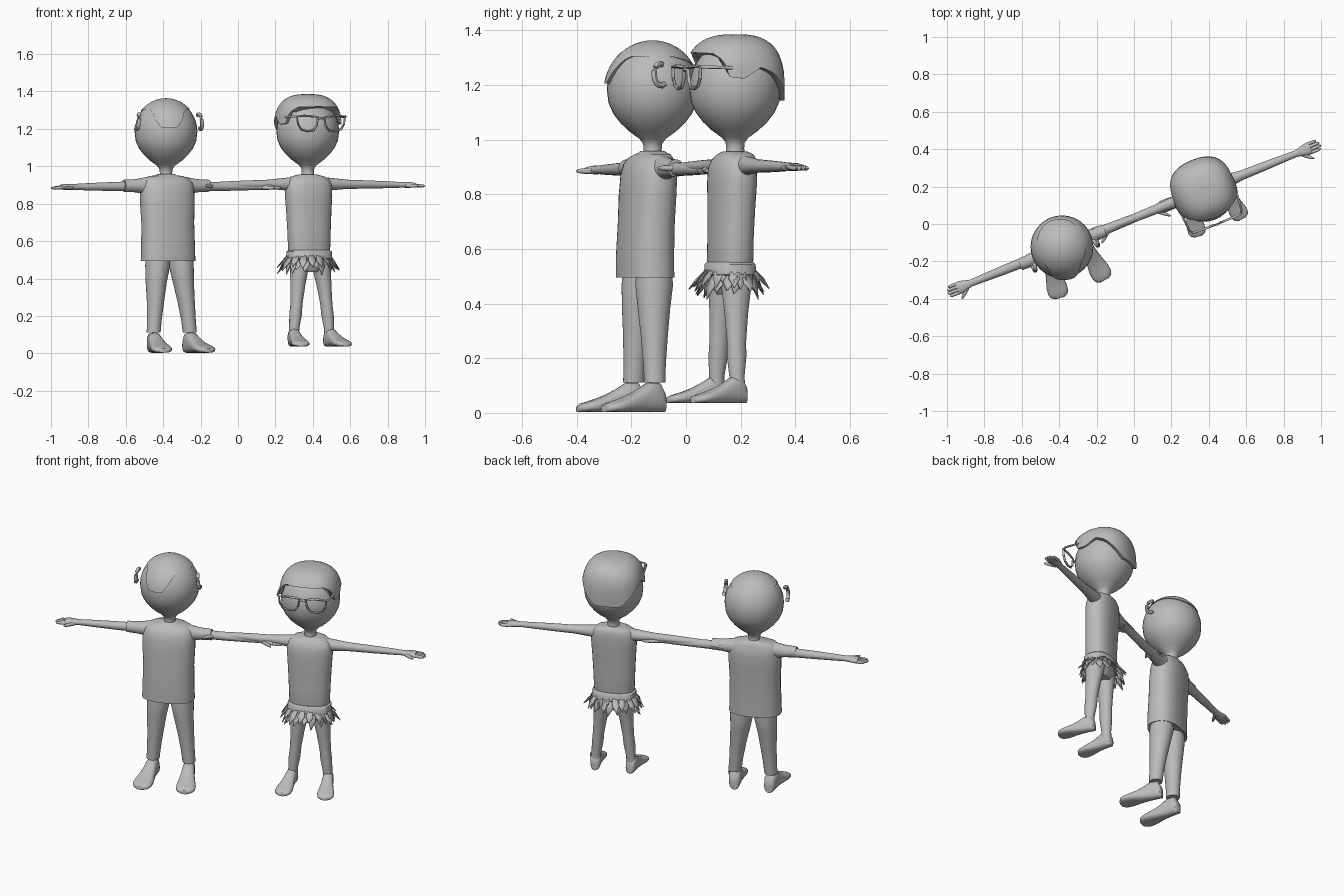
import bpy, bmesh, math, random
from mathutils import Vector, Matrix

if "Cube" in bpy.data.objects:
    bpy.data.objects.remove(bpy.data.objects["Cube"])

random.seed(4)
grey = bpy.data.materials.new("plain grey")
grey.diffuse_color = (0.5, 0.5, 0.5, 1)
grey.use_nodes = True
grey.node_tree.nodes["Principled BSDF"].inputs["Base Color"].default_value = grey.diffuse_color
TURN = Matrix.Rotation(math.radians(21.7), 4, 'Z')


def finish(name, bm, M, angle=45):
    bmesh.ops.remove_doubles(bm, verts=bm.verts, dist=1e-5)
    bmesh.ops.recalc_face_normals(bm, faces=bm.faces)
    me = bpy.data.meshes.new(name)
    bm.to_mesh(me)
    bm.free()
    me.materials.append(grey)
    ob = bpy.data.objects.new(name, me)
    bpy.context.collection.objects.link(ob)
    ob.matrix_world = M
    bpy.ops.object.select_all(action='DESELECT')
    ob.select_set(True)
    bpy.context.view_layer.objects.active = ob
    bpy.ops.object.shade_smooth_by_angle(angle=math.radians(angle))
    return ob


def skin(bm, rings, caps=True):
    rv = [[bm.verts.new(p) for p in r] for r in rings]
    n = len(rv[0])
    for a, b in zip(rv, rv[1:]):
        for i in range(n):
            bm.faces.new((a[i], a[(i + 1) % n], b[(i + 1) % n], b[i]))
    if caps:
        bm.faces.new(rv[0])
        bm.faces.new(rv[-1])


def ring(c, u, v, n=24, e=2.0):
    """Superellipse ring around c with half axes u and v."""
    out = []
    for i in range(n):
        t = 2 * math.pi * i / n
        cs, sn = math.cos(t), math.sin(t)
        out.append(Vector(c) + Vector(u) * math.copysign(abs(cs) ** (2 / e), cs)
                   + Vector(v) * math.copysign(abs(sn) ** (2 / e), sn))
    return out


def upright(name, M, secs, e=2.0, n=28):
    """Loft of (z, half width, half depth, x, y) sections."""
    bm = bmesh.new()
    skin(bm, [ring((x, y, z), (a, 0, 0), (0, b, 0), n, e) for z, a, b, x, y in secs])
    return finish(name, bm, M)


def lerp(table, t):
    for (a, va), (b, vb) in zip(table, table[1:]):
        if t <= b:
            return va + (vb - va) * (t - a) / (b - a)
    return table[-1][1]


# Head with neck
def head(M):
    prof = [(.94, .036), (.965, .033), (.985, .035), (1.003, .048), (1.03, .085), (1.06, .117),
            (1.095, .144), (1.135, .162)]
    prof += [(1.185 + .176 * math.sin(t), .168 * math.cos(t))
             for t in [math.radians(d) for d in (0, 12, 24, 36, 48, 58, 68, 78, 86)]]
    upright("head", M, [(z, r, r, 0, 0) for z, r in prof], n=32)


# Hair shell whose lower edge follows a height rule around the head
def hair(name, M, edge, R, H, e, square, lift):
    bm = bmesh.new()
    n, rows = 64, 12
    rings = [[] for _ in range(rows + 2)]
    for i in range(n):
        a = 2 * math.pi * i / n - math.pi
        k = (abs(math.cos(a)) ** square + abs(math.sin(a)) ** square) ** (-1 / square)
        k *= 1 + lift * max(0, math.cos(a)) ** 3
        c = (edge(math.degrees(a)) - 1.185) / H
        end = math.acos(math.copysign(abs(c) ** (1 / e), c))
        for j in range(rows + 2):
            p = end * max(.02, min(j, rows) / rows)
            z = 1.185 + H * math.copysign(abs(math.cos(p)) ** e, math.cos(p))
            r = R * math.sin(p) ** e * (1 + (k - 1) * min(j, rows) / rows)
            if j > rows:
                r *= .9
            rings[j].append((r * math.sin(a), -r * math.cos(a), z))
    skin(bm, rings)
    finish(name, bm, M, 50)


# Arm, palm, fingers and thumb on both sides
def arms(M, z, span, thick):
    for s in (-1, 1):
        side = "left" if s > 0 else "right"
        secs = [(.08, .04, .04), (.14, .036, .034), (.22, .027, .026), (.34, .025, .023), (.46, .021, .019),
                (.525, .019, .016), (.55, .026, .016), (.58, .034, .016), (.605, .034, .013)]
        f = span / .66
        bm = bmesh.new()
        skin(bm, [ring((s * x * f, 0, z - .01 * x), (0, a * thick, 0), (0, 0, b * thick), 16)
                  for x, a, b in secs])
        finish(side + " arm", bm, M)
        bm = bmesh.new()
        for k, ln in enumerate((.04, .052, .055, .048)):
            y = .025 - .0165 * k
            x0 = span - .07
            skin(bm, [ring((s * (x0 + d), y, z - .008 - .1 * max(0, d) * .5), (0, r, 0), (0, 0, r), 10)
                      for d, r in ((0, .009), (.02, .009), (ln, .0085), (ln + .012, .006), (ln + .016, .002))])
        skin(bm, [ring((s * (span - .115 + d * .8), -.015 - d * .62, z - .01), (0, r, 0), (0, 0, r * .9), 10)
                  for d, r in ((0, .012), (.03, .012), (.055, .010), (.068, .006), (.072, .002))])
        finish(side + " fingers", bm, M)


# Bare foot, splayed outwards
def foot(M, s, x, y, z0, f):
    P = M @ Matrix.Translation((x, y, z0)) @ Matrix.Rotation(math.radians(7 * s), 4, 'Z')
    bm = bmesh.new()
    secs = [(.04, .016, .05), (.034, .028, .075), (.015, .034, .108), (-.03, .036, .108), (-.06, .039, .088),
            (-.1, .046, .066), (-.145, .055, .048), (-.18, .055, .037), (-.2, .046, .031), (-.212, .025, .022)]
    skin(bm, [ring((0, y * f, h / 2 * f), (w * f, 0, 0), (0, 0, h / 2 * f), 20, 2.6) for y, w, h in secs])
    finish("foot", bm, P)


def sweep(bm, pts, r, closed=False, n=8):
    """Thin round bar along points lying in any plane."""
    pts = [Vector(p) for p in pts]
    rings = []
    m = len(pts)
    for i, p in enumerate(pts):
        a = pts[(i - 1) % m] if closed or i else p
        b = pts[(i + 1) % m] if closed or i < m - 1 else p
        d = (b - a).normalized()
        u = d.cross(Vector((.13, .3, .94)) if abs(d.z) < .9 else Vector((0, 1, 0))).normalized()
        rings.append(ring(p, u * r, d.cross(u) * r, n))
    if closed:
        rings.append(rings[0])
    skin(bm, rings, not closed)


# ---------- figure with long trousers ----------
A = Matrix.Translation((-.385, -.122, 0)) @ TURN
head(A)


def thin_edge(a):
    d = abs(a + 16)
    dip = lerp([(0, .1), (14, .1), (24, .06), (36, .015), (48, 0), (360, 0)], d)
    return 1.305 - dip - .035 * max(0, -math.cos(math.radians(a))) ** 2


hair("thin_hair", A, thin_edge, .172, .179, 1.0, 2.0, .05)
upright("shirt", A, [(.505, .12, .07, 0, -.03), (.495, .15, .092, 0, -.03), (.58, .147, .092, 0, -.03),
                     (.7, .145, .09, 0, -.025), (.8, .15, .09, 0, -.02), (.87, .15, .088, 0, -.015),
                     (.91, .143, .08, 0, -.012), (.935, .125, .066, 0, -.008), (.947, .095, .055, 0, 0),
                     (.952, .055, .05, 0, 0), (.958, .047, .043, 0, 0)], 2.4)
arms(A, .895, .66, 1)
for s in (-1, 1):
    bm = bmesh.new()
    skin(bm, [ring((s * x, -.005, .896), (0, r, 0), (0, 0, r), 20)
              for x, r in ((.09, .05), (.14, .042), (.18, .035), (.245, .032), (.245, .026))])
    finish("sleeve", bm, A)
    upright("trouser_leg", A, [(.56, .06, .06, s * .065 + .01, -.025), (.47, .066, .07, s * .068 + .01, -.025),
                               (.38, .056, .06, s * .078 + .01, -.03), (.28, .046, .05, s * .088 + .014, -.034),
                               (.18, .039, .042, s * .098 + .016, -.038), (.112, .037, .039, s * .104 + .017, -.04),
                               (.114, .028, .03, s * .104 + .017, -.04)])
    foot(A, s, s * .104 + .017, -.04, .003, 1)
    # C-shaped ear
    bm = bmesh.new()
    sweep(bm, [(s * (.172 + .012 * math.sin(math.radians(t / 2))), -.04 - .026 * math.sin(math.radians(t)),
                1.238 + .04 * math.cos(math.radians(t))) for t in range(-25, 216, 24)], .011)
    finish("ear", bm, A)

# ---------- figure with leaf skirt and glasses ----------
B = Matrix.Translation((.373, .18, .004)) @ TURN
head(B)
EDGE = [(0, 1.315), (40, 1.312), (55, 1.285), (62, 1.225), (80, 1.22), (102, 1.262), (120, 1.24),
        (155, 1.14), (180, 1.14)]
hair("thick_hair", B, lambda a: lerp(EDGE, abs(a)), .174, .197, .7, 2.5, .03)
upright("vest", B, [(.5, .105, .066, 0, -.02), (.55, .115, .074, 0, -.02), (.65, .119, .073, 0, -.018),
                    (.75, .124, .075, 0, -.015), (.84, .13, .078, 0, -.012), (.89, .13, .076, 0, -.01),
                    (.92, .12, .07, 0, -.006), (.94, .095, .06, 0, 0), (.948, .065, .052, 0, 0),
                    (.953, .045, .042, 0, 0)], 2.4)
arms(B, .902, .67, .95)
for s in (-1, 1):
    upright("bare_leg", B, [(.54, .052, .06, s * .055 + .005, -.02), (.46, .05, .056, s * .063 + .006, -.023),
                            (.36, .039, .044, s * .075 + .007, -.028), (.26, .032, .036, s * .086 + .008, -.032),
                            (.2, .033, .036, s * .092 + .008, -.034), (.13, .027, .028, s * .1 + .008, -.036),
                            (.08, .028, .03, s * .103 + .008, -.036)])
    foot(B, s, s * .104 + .008, -.036, .032, .87)
upright("hips", B, [(.43, .05, .045, 0, -.02), (.46, .09, .062, 0, -.02), (.52, .11, .072, 0, -.02)], 2.3)
upright("waistband", B, [(.495, .112, .078, 0, -.02), (.502, .127, .086, 0, -.02), (.54, .124, .084, 0, -.02),
                         (.549, .112, .076, 0, -.02)], 2.3)

# Leaf skirt: two rows of pointed, slightly folded leaves
bm = bmesh.new()
for row in range(2):
    for i in range(18):
        t = 2 * math.pi * (i + row / 2) / 18
        out = Vector((math.cos(t), math.sin(t), 0))
        tan = Vector((-math.sin(t), math.cos(t), 0))
        root = Vector((.118 * math.cos(t), -.02 + .08 * math.sin(t), .525 - .02 * row))
        tilt = random.uniform(.25, .95)
        down = (out * tilt - Vector((0, 0, 1)) + tan * random.uniform(-.3, .3)).normalized()
        nrm = tan.cross(down).normalized()
        ln = random.uniform(.075, .105)
        mid = [root, root + down * ln * .5 + nrm * .006, root + down * ln]
        w = [root - tan * .012, root + tan * .012,
             mid[1] + tan * .02 - nrm * .008, mid[1] - tan * .02 - nrm * .008]
        v = [bm.verts.new(p) for p in mid + w]
        for f in ((0, 3, 6, 1), (0, 1, 5, 4), (1, 6, 2), (1, 2, 5)):
            bm.faces.new([v[k] for k in f])
skirt = finish("leaf_skirt", bm, B, 40)
sol = skirt.modifiers.new("thickness", 'SOLIDIFY')
sol.thickness = .004

# Glasses: two rims, bridge and side bars
bm = bmesh.new()
for s in (-1, 1):
    rim = [(.018, 1.258), (.05, 1.264), (.1, 1.266), (.138, 1.262), (.132, 1.222), (.115, 1.194),
           (.08, 1.183), (.045, 1.188), (.026, 1.212)]
    sweep(bm, [(s * x, -.193 + .1 * x * x, z) for x, z in rim], .0065, True)
    sweep(bm, [(s * .138, -.19, 1.262), (s * .15, -.17, 1.262), (s * .156, -.1, 1.26), (s * .16, -.02, 1.255)], .006)
sweep(bm, [(-.02, -.193, 1.25), (0, -.196, 1.254), (.02, -.193, 1.25)], .006)
finish("glasses", bm, B)
